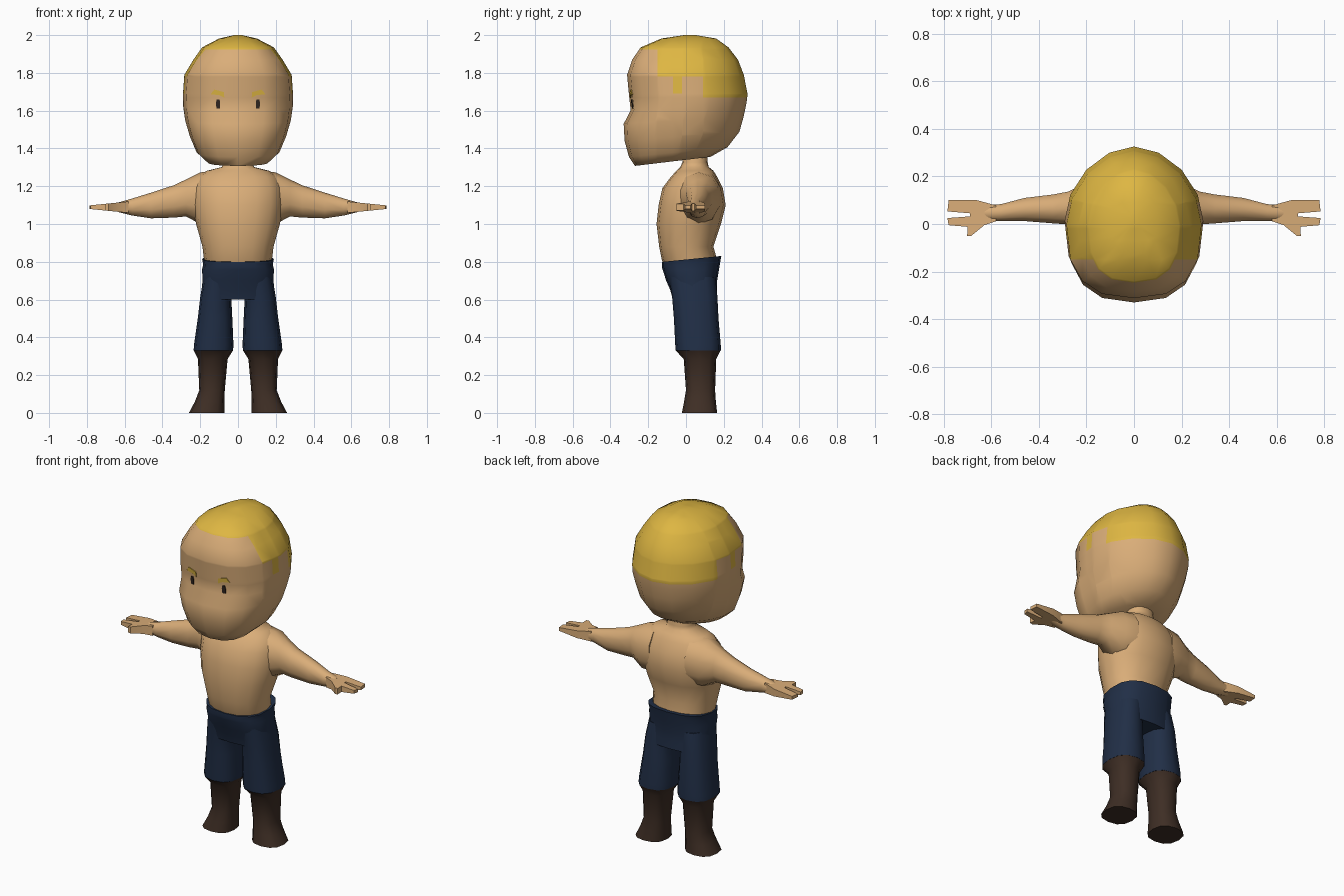
import bpy, bmesh, math
from mathutils import Vector
from mathutils.bvhtree import BVHTree

if "Cube" in bpy.data.objects:
    bpy.data.objects.remove(bpy.data.objects["Cube"])


def material(name, rgb):
    m = bpy.data.materials.new(name)
    m.diffuse_color = (*rgb, 1)
    m.use_nodes = True
    m.node_tree.nodes["Principled BSDF"].inputs["Base Color"].default_value = m.diffuse_color
    return m


SKIN = material("skin", (0.70, 0.42, 0.19))
HAIR = material("blond hair", (0.73, 0.47, 0.055))
CLOTH = material("dark blue cloth", (0.015, 0.028, 0.062))
LEATHER = material("brown leather", (0.048, 0.027, 0.018))
EYE = material("dark eye", (0.03, 0.02, 0.015))


def finish(name, bm, mats, angle=50):
    bmesh.ops.recalc_face_normals(bm, faces=bm.faces)
    me = bpy.data.meshes.new(name)
    bm.to_mesh(me)
    bm.free()
    for m in mats:
        me.materials.append(m)
    me.shade_smooth()
    me.set_sharp_from_angle(angle=math.radians(angle))
    ob = bpy.data.objects.new(name, me)
    bpy.context.collection.objects.link(ob)
    return ob


def loft(rings, n=14, p=2.2, p_front=None, axis="z", side=1):
    """Skin rings (t, a0, a1, b0, b1, slope) along z (a=x, b=y) or x (a=y, b=z)."""
    bm = bmesh.new()
    loops = []
    for t, a0, a1, b0, b1, *slope in rings:
        row = []
        for i in range(n):
            ang = 2 * math.pi * i / n + math.pi / 2
            c, s = math.cos(ang), math.sin(ang)
            e = 2 / (p_front if p_front and s < 0 else p)
            a = (a0 + a1) / 2 + (a1 - a0) / 2 * math.copysign(abs(c) ** e, c)
            b = (b0 + b1) / 2 + (b1 - b0) / 2 * math.copysign(abs(s) ** e, s)
            tt = t + (slope[0] * b if slope else 0)
            co = (a, b, tt) if axis == "z" else (tt, a, b)
            row.append(bm.verts.new((co[0] * side, co[1], co[2])))
        loops.append(row)
    for r, q in zip(loops, loops[1:]):
        for i in range(n):
            j = (i + 1) % n
            bm.faces.new((r[i], r[j], q[j], q[i]))
    bm.faces.new(loops[0])
    bm.faces.new(loops[-1])
    return bm


def sym(z, hw, y0, y1, slope=0):
    return (z, -hw, hw, y0, y1, slope)


# Head with a broad muzzle, hair painted on faces cut along the hairline
head = loft([
    sym(1.34, .165, -.27, .13, .12), sym(1.385, .22, -.302, .22, .10),
    sym(1.466, .255, -.325, .283, .08), sym(1.55, .28, -.33, .305, .06),
    sym(1.62, .29, -.293, .32, .06), sym(1.68, .292, -.301, .326, .02),
    sym(1.79, .284, -.312, .306), sym(1.87, .236, -.285, .275),
    sym(1.935, .19, -.24, .225), sym(1.982, .10, -.13, .16),
    sym(2.0, .02, -.01, .05)], n=16, p=1.85, p_front=2.6)
head_tree = BVHTree.FromBMesh(head)
cuts = [((0, y, 0), (0, 1, 0)) for y in (-.15, -.07, -.02, .09)]
cuts += [((0, 0, z), (0, 0, 1)) for z in (1.67, 1.69, 1.78, 1.925)]
for co, no in cuts:
    bmesh.ops.bisect_plane(head, geom=head.verts[:] + head.edges[:] + head.faces[:],
                           plane_co=co, plane_no=no, dist=1e-5)


def hairline(y):
    for limit, z in ((-.15, 1.925), (-.07, 1.78), (-.02, 1.69), (.09, 1.78)):
        if y < limit:
            return z
    return 1.67


for f in head.faces:
    c = f.calc_center_median()
    f.material_index = int(c.z > hairline(c.y))
finish("head", head, [SKIN, HAIR], 60)


# Eyes and eyebrows: thin plates laid on the face
def face_plate(name, outline, mat, side):
    bm = bmesh.new()
    front = []
    for x, z in outline:
        hit = head_tree.ray_cast(Vector((x * side, -1, z)), Vector((0, 1, 0)))[0]
        front.append(bm.verts.new(hit + Vector((0, -.005, 0))))
    face = bm.faces.new(front)
    ext = bmesh.ops.extrude_face_region(bm, geom=[face], use_keep_orig=True)
    moved = [g for g in ext["geom"] if isinstance(g, bmesh.types.BMVert)]
    bmesh.ops.translate(bm, verts=moved, vec=(0, .008, 0))
    finish(name, bm, [mat], 30)


eye = [(.096, 1.612), (.114, 1.612), (.117, 1.64), (.112, 1.66), (.098, 1.66), (.094, 1.64)]
brow = [(.072, 1.668), (.10, 1.682), (.145, 1.687), (.125, 1.712), (.075, 1.698)]

# Bare torso and neck
finish("torso", loft([
    sym(.77, .17, -.11, .16), sym(.81, .18, -.128, .165), sym(.88, .188, -.142, .145),
    sym(1.0, .222, -.156, .185), sym(1.10, .24, -.145, .21),
    sym(1.19, .235, -.125, .195), sym(1.25, .21, -.08, .165),
    sym(1.282, .165, -.05, .145), sym(1.302, .085, -.03, .12),
    sym(1.325, .078, -.02, .115), sym(1.42, .07, -.01, .11)], n=16), [SKIN], 60)

# Trouser seat
finish("trouser_seat", loft([
    sym(.60, .196, -.07, .166), sym(.65, .192, -.083, .164),
    sym(.70, .188, -.105, .165), sym(.76, .19, -.124, .175),
    sym(.785, .184, -.128, .182, .1), sym(.812, .19, -.128, .187, .1)],
    n=16, p=2.6), [CLOTH])

# Hand seen from above: two fingers and a thumb
HAND = [(.58, .012), (.63, -.005), (.685, -.05), (.702, -.05), (.70, -.012), (.78, -.005),
        (.785, .025), (.69, .032), (.69, .045), (.785, .053), (.78, .10),
        (.66, .10), (.58, .078)]


def hand(side):
    bm = bmesh.new()
    levels = []
    for s in (-1, 1):
        levels.append([bm.verts.new((x * side, y, 1.089 + s * (.03 - .1 * (x - .58))))
                       for x, y in HAND])
        bm.faces.new(levels[-1])
    for i in range(len(HAND)):
        j = (i + 1) % len(HAND)
        bm.faces.new((levels[0][i], levels[0][j], levels[1][j], levels[1][i]))
    return bm


for side, tag in ((1, "left"), (-1, "right")):
    face_plate(tag + "_eye", eye, EYE, side)
    face_plate(tag + "_eyebrow", brow, HAIR, side)
    # Arm, blending out of the shoulder
    finish(tag + "_arm", loft([
        (.12, -.06, .19, 1.0, 1.285), (.20, -.045, .18, 1.0, 1.273),
        (.275, -.005, .14, 1.04, 1.236), (.34, .0, .127, 1.034, 1.205),
        (.46, .01, .112, 1.03, 1.166), (.56, .012, .085, 1.045, 1.135),
        (.63, .01, .082, 1.062, 1.115)], n=10, axis="x", side=side), [SKIN], 60)
    finish(tag + "_hand", hand(side), [SKIN], 30)
    # Trouser leg
    finish(tag + "_trouser_leg", loft([
        (.72, .02, .182, -.09, .155), (.62, .036, .199, -.074, .166),
        (.50, .03, .213, -.064, .172), (.36, .024, .233, -.057, .184),
        (.33, .026, .235, -.055, .184)], n=12, p=2.5, side=side), [CLOTH])
    # Boot with its toe turned outward
    finish(tag + "_boot", loft([
        (.33, .027, .234, -.054, .183), (.285, .055, .212, -.012, .16),
        (.12, .07, .205, .0, .154), (.06, .072, .228, -.01, .158),
        (.0, .072, .26, -.022, .165)], n=12, p=2.5, side=side), [LEATHER], 60)
